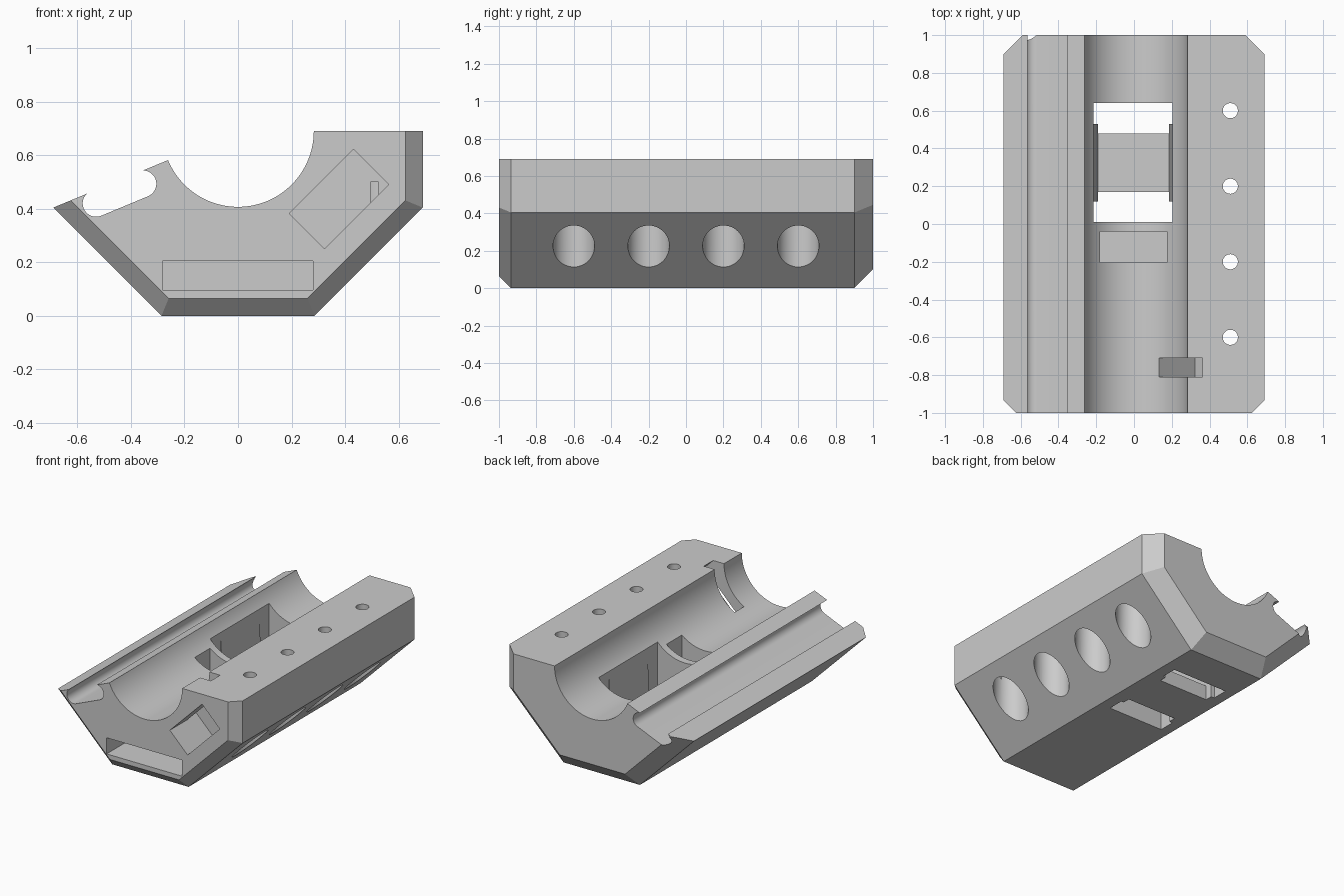
import bpy, bmesh, math
from mathutils import Vector

if "Cube" in bpy.data.objects:
    bpy.data.objects.remove(bpy.data.objects["Cube"], do_unlink=True)

R = 0.69                                  # octagon apothem, also the axis height
E = R * math.tan(math.pi / 8)             # half the octagon side

grey = bpy.data.materials.new("plain_grey")
grey.use_nodes = True
grey.diffuse_color = (0.6, 0.6, 0.6, 1)
grey.node_tree.nodes["Principled BSDF"].inputs["Base Color"].default_value = (0.6, 0.6, 0.6, 1)


def loft(name, sections):
    """Join matching (x, z) rings placed at different y into a closed solid."""
    bm = bmesh.new()
    rings = [[bm.verts.new((x, y, z)) for x, z in ring] for y, ring in sections]
    n = len(rings[0])
    for a, b in zip(rings, rings[1:]):
        for i in range(n):
            j = (i + 1) % n
            bm.faces.new((a[i], a[j], b[j], b[i]))
    bm.faces.new(rings[0])
    bm.faces.new(rings[-1])
    bmesh.ops.recalc_face_normals(bm, faces=bm.faces)
    mesh = bpy.data.meshes.new(name)
    bm.to_mesh(mesh)
    bm.free()
    mesh.materials.append(grey)
    obj = bpy.data.objects.new(name, mesh)
    bpy.context.collection.objects.link(obj)
    return obj


def prism(name, ring, y0, y1):
    return loft(name, [(y0, ring), (y1, ring)])


def rect(x0, x1, z0, z1):
    return [(x0, z0), (x1, z0), (x1, z1), (x0, z1)]


def arc(cx, cz, r, start, end, steps):
    angles = [math.radians(start + (end - start) * i / steps) for i in range(steps + 1)]
    return [(cx + r * math.cos(a), cz + r * math.sin(a)) for a in angles]


def post(name, x, y, r, z0, z1):
    bpy.ops.mesh.primitive_cylinder_add(vertices=48, radius=r, depth=z1 - z0,
                                        location=(x, y, (z0 + z1) / 2))
    obj = bpy.context.object
    obj.name = name
    obj.data.materials.append(grey)
    return obj


# Lower half of an octagonal bar with bevelled ends
outline = [(0, 0), (R, 0), (R, -E), (E, -R), (-E, -R), (-R, -E)]


def section(y, inset):
    s = (R - inset) / R
    return y, [(x * s, R + z * s) for x, z in outline]


body = loft("octagonal_half_shell", [section(-1, 0.065), section(-0.935, 0),
                                     section(0.9, 0), section(1, 0.1)])
cutters = []

# Long round bore
cutters.append(prism("bore_cutter", arc(0, R, 0.283, 0, 357.5, 143), -1.1, 1.1))

# Undercut rail groove in the sloped shoulder
tilt = 22.5
low, high = (-0.53, 0.42), (-0.355, 0.493)
capsule = arc(*low, 0.05, tilt + 90, tilt + 270, 20) + arc(*high, 0.05, tilt - 90, tilt + 90, 20)
cutters.append(prism("groove_cutter", capsule, -1.1, 1.1))
mouth = [(-0.55, 0.43), (-0.372, 0.5), (-0.376, 0.6), (-0.552, 0.53)]
cutters.append(prism("groove_mouth_cutter", mouth, -1.1, 1.1))

# Screw holes with wide counterbores from below
for y in (-0.6, -0.2, 0.2, 0.6):
    cutters.append(post("screw_hole_cutter", 0.51, y, 0.04, -0.1, 0.8))
    cutters.append(post("counterbore_cutter", 0.51, y, 0.111, -0.1, 0.5))

# Tilted pocket in the front, opened towards the bore by a narrow slot
u = Vector((1, 1)).normalized()
v = Vector((-1, 1)).normalized()
corner = Vector((0.323, 0.25))


def tilted(height):
    points = [corner, corner + u * 0.34, corner + u * 0.34 + v * height, corner + v * height]
    return [tuple(p) for p in points]


cutters.append(prism("front_pocket_cutter", tilted(0.187), -1.1, -0.712))
cutters.append(prism("pocket_slot_cutter", tilted(0.4), -0.81, -0.71))

# Flat front compartment and its opening into the bore
cutters.append(prism("compartment_cutter", rect(-0.282, 0.28, 0.096, 0.205), -1.1, -0.04))
cutters.append(prism("compartment_hatch_cutter", rect(-0.18, 0.175, 0.12, 0.6), -0.205, -0.041))

# Window in the bore: through slots at both ends, a bridge between them
for y0, y1 in ((0.01, 0.12), (0.53, 0.64)):
    cutters.append(prism("window_end_cutter", rect(-0.215, 0.205, -0.1, 0.6), y0, y1))
taper = [(-0.19, 0.1), (0.185, 0.1), (0.205, 0.48), (0.205, 0.6), (-0.215, 0.6), (-0.215, 0.48)]
cutters.append(prism("window_middle_cutter", taper, 0.119, 0.531))
for y0, y1 in ((0.118, 0.17), (0.48, 0.532)):
    cutters.append(prism("window_slot_cutter", rect(-0.19, 0.185, -0.1, 0.15), y0, y1))

# Carve everything out, then remove the cutters
for cutter in cutters:
    cutter.hide_render = True
    mod = body.modifiers.new(cutter.name, "BOOLEAN")
    mod.operation = "DIFFERENCE"
    mod.solver = "EXACT"
    mod.object = cutter
bpy.context.view_layer.update()
carved = bpy.data.meshes.new_from_object(body.evaluated_get(bpy.context.evaluated_depsgraph_get()))
body.modifiers.clear()
body.data = carved
carved.materials.clear()
carved.materials.append(grey)
carved.polygons.foreach_set("material_index", [0] * len(carved.polygons))
for cutter in cutters:
    bpy.data.objects.remove(cutter, do_unlink=True)

# Smooth curved walls, keep the edges crisp
bpy.ops.object.select_all(action="DESELECT")
body.select_set(True)
bpy.context.view_layer.objects.active = body
bpy.ops.object.shade_smooth_by_angle(angle=math.radians(20))
